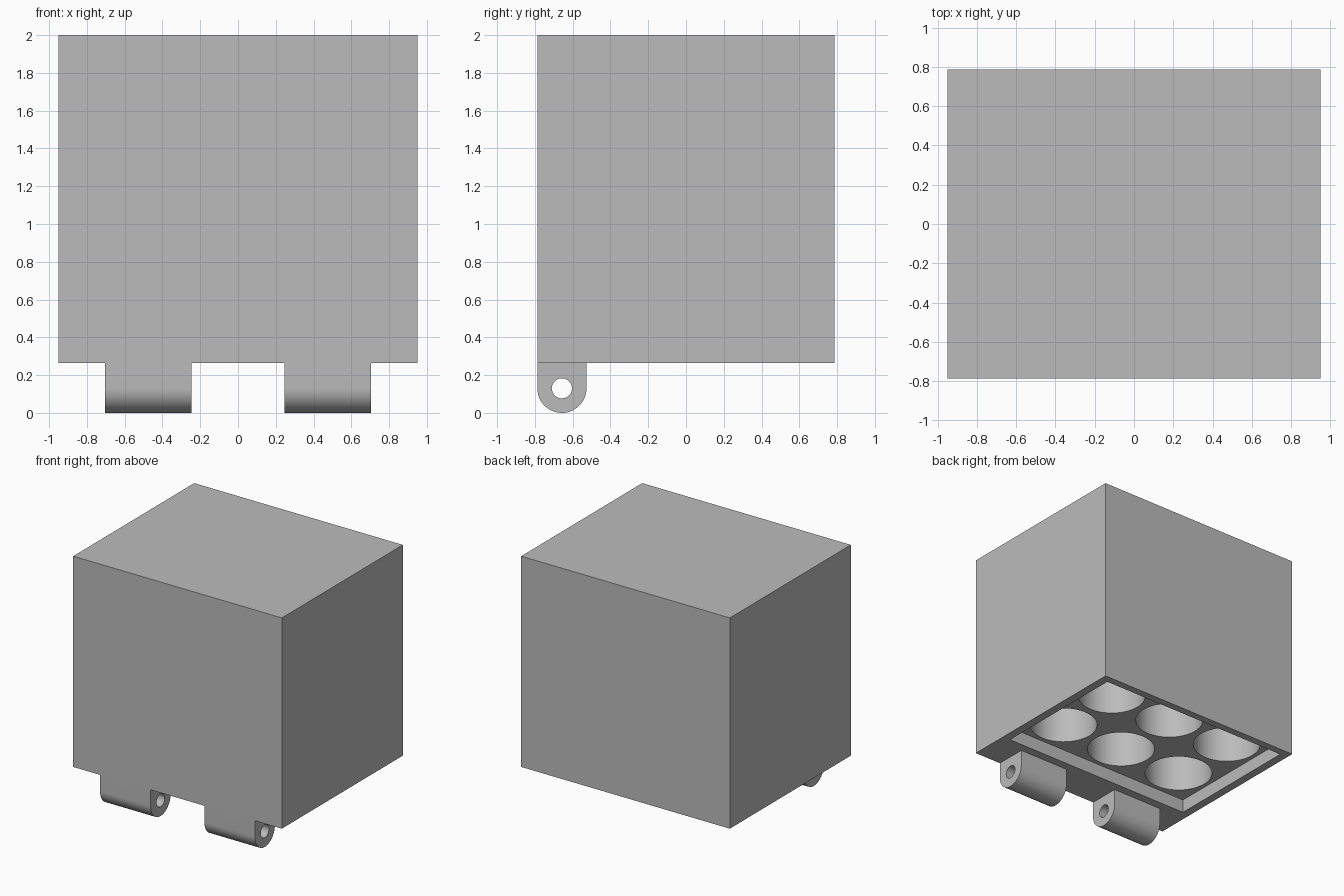
import bpy, bmesh, math
from mathutils import Matrix

if "Cube" in bpy.data.objects:
    bpy.data.objects.remove(bpy.data.objects["Cube"])

BASE, TOP = 0.265, 2.0
HW, HD = 0.95, 0.787                 # half width and half depth of the box
LUG_R, PIN_R = 0.13, 0.053
LUG_Y = -HD + LUG_R
CUP_R, CUP_GAP, CUP_TOP = 0.261, 0.585, 1.92
REC_Y0, REC_Y1, REC_Z = -0.455, 0.725, 0.375

gray = bpy.data.materials.new("plain gray")
gray.diffuse_color = (0.5, 0.5, 0.5, 1)
gray.use_nodes = True
gray.node_tree.nodes["Principled BSDF"].inputs["Base Color"].default_value = gray.diffuse_color


def finish(name, bm):
    bmesh.ops.recalc_face_normals(bm, faces=bm.faces)
    me = bpy.data.meshes.new(name)
    bm.to_mesh(me)
    bm.free()
    me.materials.append(gray)
    ob = bpy.data.objects.new(name, me)
    bpy.context.collection.objects.link(ob)
    return ob


def box(name, x0, x1, y0, y1, z0, z1):
    bm = bmesh.new()
    m = Matrix.Translation(((x0 + x1) / 2, (y0 + y1) / 2, (z0 + z1) / 2))
    bmesh.ops.create_cube(bm, size=1, matrix=m @ Matrix.Diagonal((x1 - x0, y1 - y0, z1 - z0, 1)))
    return finish(name, bm)


def cylinder(name, r, length, matrix):
    bm = bmesh.new()
    bmesh.ops.create_cone(bm, cap_ends=True, segments=64, radius1=r, radius2=r,
                          depth=length, matrix=matrix)
    return finish(name, bm)


def hinge_lug(name, x0, x1):
    # rounded tab: straight sides with a half-round bottom, extruded along x
    pts = [(-HD, BASE), *[(LUG_Y - LUG_R * math.cos(math.pi * i / 32),
                           LUG_R - LUG_R * math.sin(math.pi * i / 32)) for i in range(33)],
           (LUG_Y + LUG_R, BASE)]
    bm = bmesh.new()
    face = bm.faces.new([bm.verts.new((x0, y, z)) for y, z in pts])
    ext = bmesh.ops.extrude_face_region(bm, geom=[face])["geom"]
    bmesh.ops.translate(bm, vec=(x1 - x0, 0, 0),
                        verts=[v for v in ext if isinstance(v, bmesh.types.BMVert)])
    return finish(name, bm)


def combine(target, tool, operation):
    mod = target.modifiers.new(operation, 'BOOLEAN')
    mod.object, mod.operation, mod.solver = tool, operation, 'EXACT'
    bpy.context.view_layer.objects.active = target
    bpy.ops.object.modifier_apply(modifier=mod.name)
    bpy.data.objects.remove(tool, do_unlink=True)


# Box body with a shallow recess underneath
body = box("hinged_box", -HW, HW, -HD, HD, BASE, TOP)
combine(body, box("recess_cutter", -0.88, 0.88, REC_Y0, REC_Y1, BASE - 0.1, REC_Z), 'DIFFERENCE')

# Two rows of three round wells rising from the recess
row_y = (REC_Y0 + REC_Y1) / 2
for i in (-1, 0, 1):
    for j in (-0.5, 0.5):
        z0 = REC_Z - 0.05
        m = Matrix.Translation((i * CUP_GAP, row_y + j * CUP_GAP, (z0 + CUP_TOP) / 2))
        combine(body, cylinder("well_cutter", CUP_R, CUP_TOP - z0, m), 'DIFFERENCE')

# Hinge lugs on the front lower edge, bored for a pin
for x0, x1 in ((-0.705, -0.245), (0.245, 0.705)):
    combine(body, hinge_lug("hinge_lug", x0, x1), 'UNION')
pin = Matrix.Translation((0, LUG_Y, LUG_R)) @ Matrix.Rotation(math.pi / 2, 4, 'Y')
combine(body, cylinder("pin_cutter", PIN_R, 2, pin), 'DIFFERENCE')

# Smooth the round walls, keep the corners crisp
bpy.ops.object.select_all(action='DESELECT')
body.select_set(True)
bpy.context.view_layer.objects.active = body
bpy.ops.object.shade_smooth_by_angle(angle=math.radians(30))
